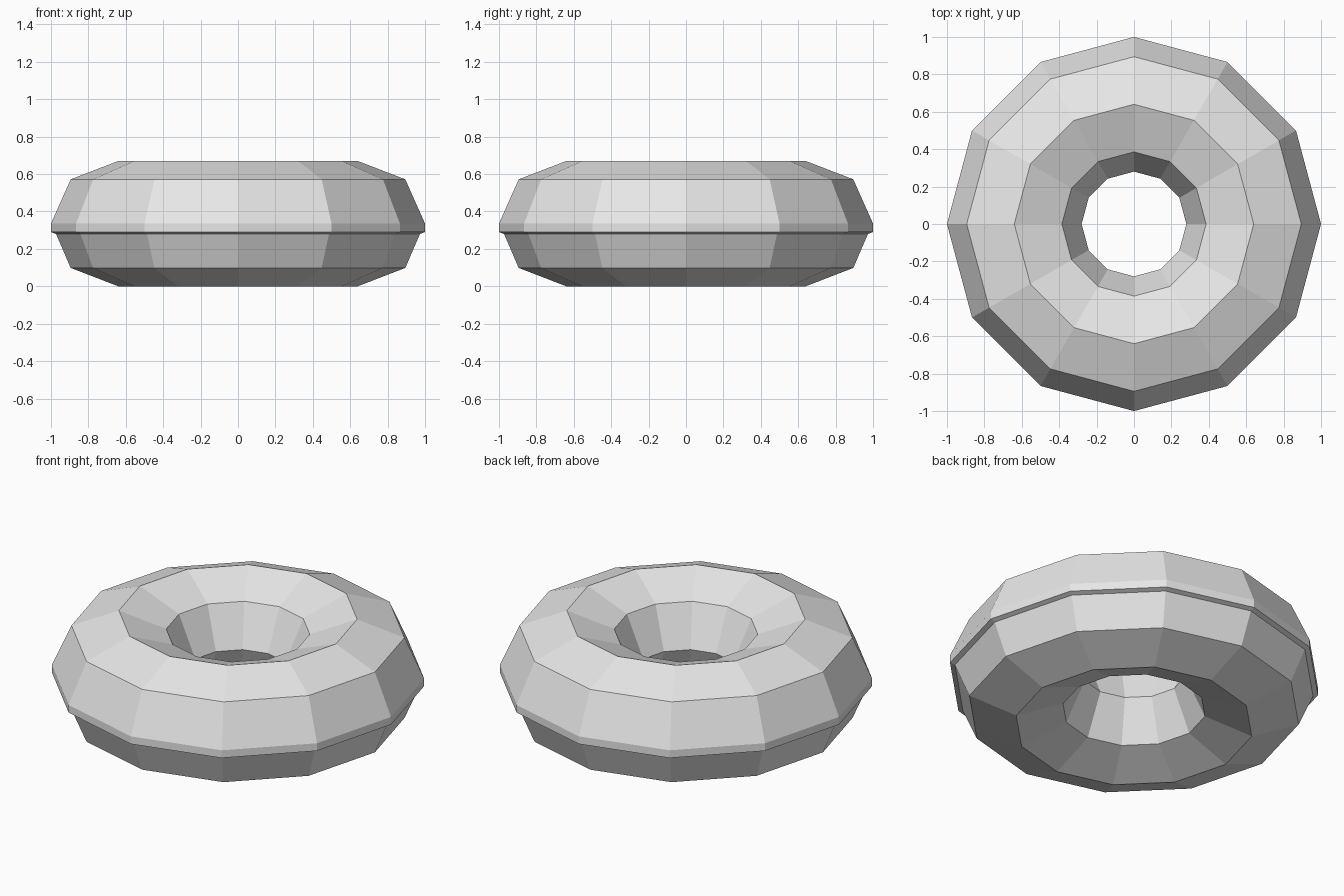
import bpy
import bmesh
from math import cos, sin, pi, radians

SIDES = 12
RING_R = 0.64      # radius of the tube centre line
TUBE_R = 0.36      # horizontal tube radius
TUBE_H = 0.335     # vertical tube radius

if "Cube" in bpy.data.objects:
    bpy.data.objects.remove(bpy.data.objects["Cube"], do_unlink=True)

grey = bpy.data.materials.new("light_grey")
grey.use_nodes = True
colour = (0.8, 0.8, 0.8, 1.0)
grey.diffuse_color = colour
grey.node_tree.nodes["Principled BSDF"].inputs["Base Color"].default_value = colour


def tube_point(degrees):
    """Point (radius, height) on the octagonal tube section."""
    a = radians(degrees)
    return RING_R + TUBE_R * cos(a), TUBE_H + TUBE_H * sin(a)


def lathe(name, profile):
    """Spin a (radius, height) profile around z as flat faces."""
    bm = bmesh.new()
    rings = [[bm.verts.new((r * cos(2 * pi * i / SIDES), r * sin(2 * pi * i / SIDES), z))
              for i in range(SIDES)] for r, z in profile]
    for a, b in zip(rings, rings[1:]):
        for i in range(SIDES):
            j = (i + 1) % SIDES
            bm.faces.new((a[i], b[i], b[j], a[j]))
    mesh = bpy.data.meshes.new(name)
    bm.to_mesh(mesh)
    bm.free()
    mesh.materials.append(grey)
    obj = bpy.data.objects.new(name, mesh)
    bpy.context.collection.objects.link(obj)
    return obj


# Icing: upper half of the tube, with a small overhanging lip outside
lip = [(1.0, 0.29), (0.973, 0.28)]
lathe("icing", [tube_point(d) for d in range(180, -1, -45)] + lip)

# Dough: lower half of the tube, from under the lip to the inner waist
lathe("dough", lip[1:] + [tube_point(d) for d in range(-45, -181, -45)])
